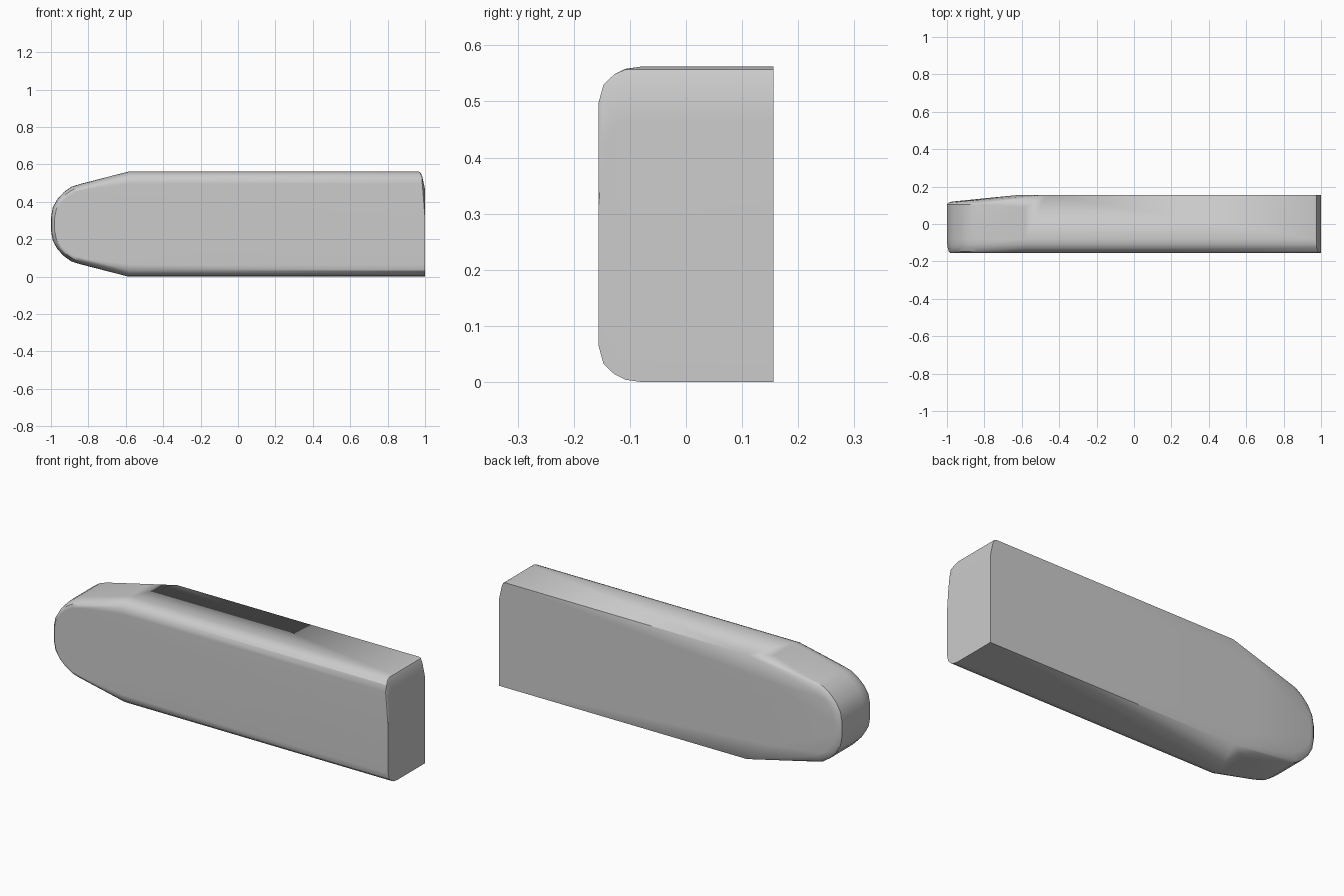
import bpy, bmesh, math

if "Cube" in bpy.data.objects:
    bpy.data.objects.remove(bpy.data.objects["Cube"])

MID = 0.281  # height of the horizontal symmetry plane of the nose

# Nose half outline: x, half height, inset weight in x, inset weight in z
nose = [(-1.0, 0.035, .3, 0), (-.99, .09, .3, .1), (-.965, .135, .32, .25),
        (-.93, .172, .32, .38), (-.89, .2, .3, .45), (-.845, .214, .25, .5),
        (-.585, .281, .1, 1)]
# Rounding of the front edge: y, inset, height where the right end starts to lean
rings = [(-.156, .065, .31), (-.147, .032, .42), (-.128, .014, .45),
         (-.108, .004, .467), (-.08, 0, .467)]

pts = []


def both(x, y, h):
    """Add a point above and its mirror below the middle plane."""
    pts.extend([(x, y, MID + h), (x, y, MID - h)])


# Rounded front sections
for y, d, lean in rings:
    for x, h, wx, wz in nose:
        both(x + d * wx, y, h - d * wz)
    pts.extend([(1, y, d), (1, y, lean),
                (.985, y, min(.535, .562 - d)),
                (.976, y, min(.557, .562 - d)), (.965, y, .562 - d)])

# Rear rim of the nose and its small softened edge
for x, h, wx, wz in nose[:-1]:
    both(x, .105, h)
    both(x + .012, .116, h * .96)
    both(x + .03, .12 + max(0, x + .97) * .07, h * .86)
both(-.585, .09, .281)

# Flat back face
both(-.61, .156, .17)
both(-.47, .156, .281)
pts.extend([(1, .156, 0), (1, .156, .467), (.985, .156, .535),
            (.976, .156, .557), (.965, .156, .562)])

# Skin the sections into one convex body
bm = bmesh.new()
for p in pts:
    bm.verts.new(p)
bmesh.ops.remove_doubles(bm, verts=bm.verts, dist=.0005)
bmesh.ops.convex_hull(bm, input=bm.verts)
bmesh.ops.delete(bm, geom=[v for v in bm.verts if not v.link_faces], context='VERTS')
bmesh.ops.dissolve_limit(bm, angle_limit=math.radians(1), verts=bm.verts, edges=bm.edges)
bmesh.ops.recalc_face_normals(bm, faces=bm.faces)
mesh = bpy.data.meshes.new("rounded_bar")
bm.to_mesh(mesh)
bm.free()
bar = bpy.data.objects.new("rounded_bar", mesh)
bpy.context.collection.objects.link(bar)

# Smooth the nose and rounded edge, keep the flat faces crisp
bpy.context.view_layer.objects.active = bar
bar.select_set(True)
bpy.ops.object.shade_smooth_by_angle(angle=math.radians(30))
weighted = bar.modifiers.new("flat_face_normals", 'WEIGHTED_NORMAL')
weighted.keep_sharp = True
